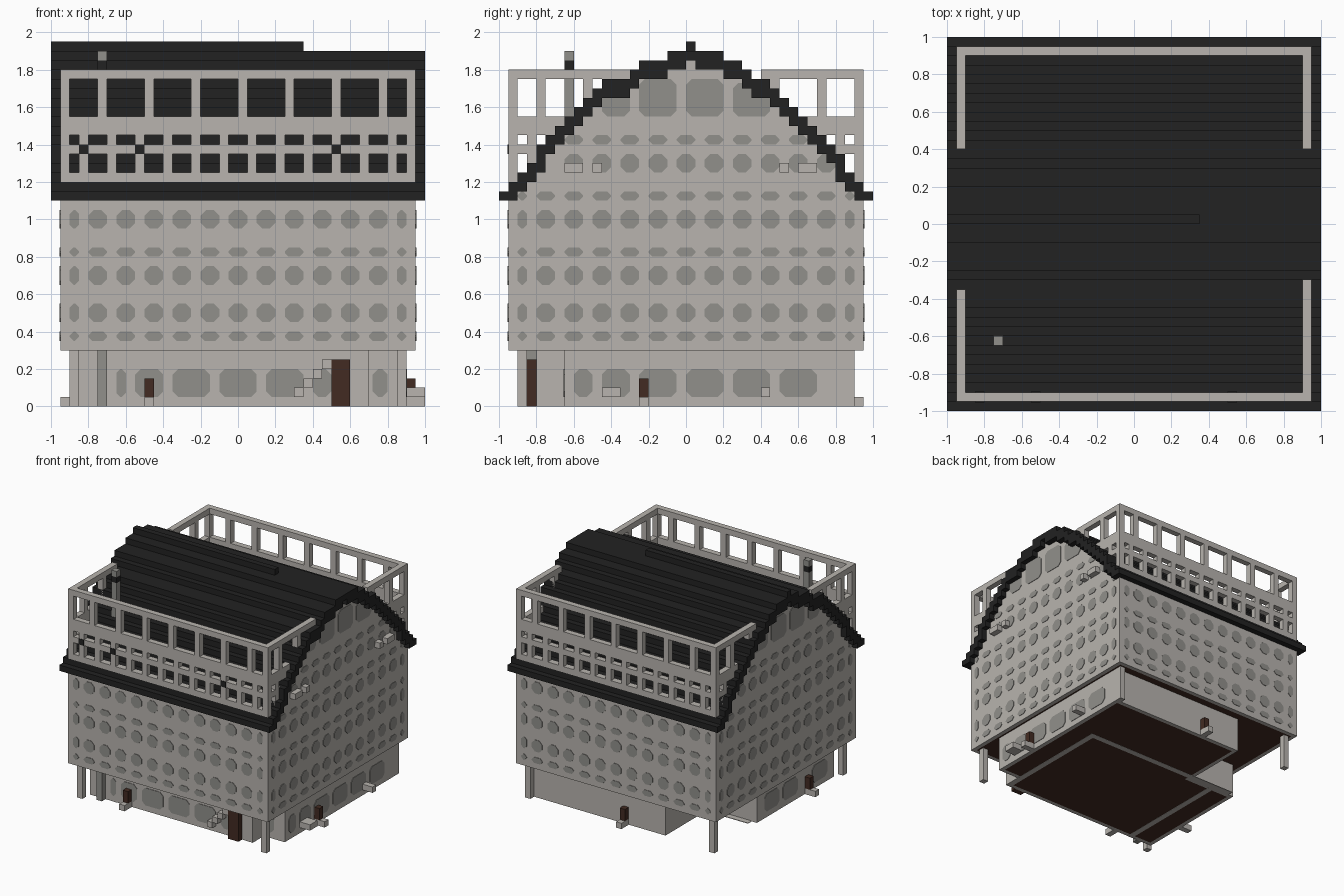
import bpy, bmesh

cube = bpy.data.objects.get("Cube")
if cube:
    bpy.data.objects.remove(cube, do_unlink=True)

U = 0.05  # one block


def material(name, rgb):
    m = bpy.data.materials.new(name)
    m.use_nodes = True
    m.diffuse_color = (*rgb, 1)
    m.node_tree.nodes["Principled BSDF"].inputs["Base Color"].default_value = (*rgb, 1)
    return m


STONE = material("pale stone", (0.48, 0.455, 0.425))
GLASS = material("grey glass", (0.285, 0.28, 0.26))
ROOF = material("dark roof", (0.016, 0.016, 0.016))
WOOD = material("brown wood", (0.055, 0.024, 0.016))


def prism(bm, pts, axis, a, b):
    """Extrude a 2D outline along an axis from a to b."""
    def place(u, v, t):
        return {"x": (t, u, v), "y": (u, t, v), "z": (u, v, t)}[axis]
    low = [bm.verts.new(place(u, v, a)) for u, v in pts]
    high = [bm.verts.new(place(u, v, b)) for u, v in pts]
    faces = [bm.faces.new(low), bm.faces.new(high)]
    n = len(pts)
    for i in range(n):
        j = (i + 1) % n
        faces.append(bm.faces.new((low[i], low[j], high[j], high[i])))
    bmesh.ops.recalc_face_normals(bm, faces=faces)


def box(bm, x, y, z):
    prism(bm, [(x[0], y[0]), (x[1], y[0]), (x[1], y[1]), (x[0], y[1])], "z", *z)


def finish(bm, name, *mats):
    me = bpy.data.meshes.new(name)
    bm.to_mesh(me)
    bm.free()
    ob = bpy.data.objects.new(name, me)
    for m in mats:
        me.materials.append(m)
    bpy.context.scene.collection.objects.link(ob)
    return ob


def boxes(name, mat, items):
    bm = bmesh.new()
    for it in items:
        box(bm, *it)
    return finish(bm, name, mat)


def wood_underside(bm):
    """Wooden floor inside a one-block stone rim."""
    bm.normal_update()
    floor = [f for f in bm.faces if f.normal.z < -0.9]
    bmesh.ops.inset_region(bm, faces=floor, thickness=U)
    for f in floor:
        f.material_index = 1


def windows(name, axis, pos, rects):
    """Thin panes with cut corners on a wall plane."""
    bm = bmesh.new()
    for (u0, u1), (v0, v1) in rects:
        c = min(0.03, 0.42 * min(u1 - u0, v1 - v0))
        pts = [(u0 + c, v0), (u1 - c, v0), (u1, v0 + c), (u1, v1 - c),
               (u1 - c, v1), (u0 + c, v1), (u0, v1 - c), (u0, v0 + c)]
        prism(bm, pts, axis, pos - 0.004, pos + 0.004)
    finish(bm, name, GLASS)


# Stepped roof heights, counted in blocks, front eave to back eave
front_steps = [23, 24, 25, 26, 28, 29, 30, 31, 32, 33, 34, 35, 35, 35, 36, 37, 37, 37, 38, 38]
back_steps = [39, 38, 38, 38, 37, 37, 36, 35, 35, 34, 33, 32, 31, 30, 29, 28, 27, 25, 24, 23]
tops = front_steps + back_steps
N = len(tops)
lows = [max(22, min(t - 2, tops[max(i - 1, 0)] - 1, tops[min(i + 1, N - 1)] - 1))
        for i, t in enumerate(tops)]


def steps(heights, first=0):
    pts = []
    for i, h in enumerate(heights):
        y = -1 + (i + first) * U
        for p in ((y, h * U), (y + U, h * U)):
            if len(pts) > 1 and pts[-1][1] == pts[-2][1] == p[1]:
                pts.pop()
            if not pts or pts[-1] != p:
                pts.append(p)
    return pts


# Roof: taller section and slightly lower section
for name, x0, x1, limit in (("roof_tall", -1, 0.35, 39), ("roof_low", 0.35, 1, 38)):
    bm = bmesh.new()
    prism(bm, steps([min(t, limit) for t in tops]) + steps(lows)[::-1], "x", x0, x1)
    finish(bm, name, ROOF)

# Main body with stepped gables
bm = bmesh.new()
prism(bm, [(-0.95, 0.3)] + steps(lows[1:-1], 1) + [(0.95, 0.3)], "x", -0.95, 0.95)
wood_underside(bm)
finish(bm, "body", STONE, WOOD)

# Recessed ground floor
bm = bmesh.new()
prism(bm, [(0.9, 0.85), (-0.4, 0.85), (-0.4, 0.25), (-0.85, 0.25), (-0.85, -0.8),
           (0.7, -0.8), (0.7, -0.65), (0.9, -0.65)], "z", 0, 0.32)
wood_underside(bm)
finish(bm, "ground_floor", STONE, WOOD)
boxes("room_dividers", STONE, [
    ((-0.8, 0.7), (0.25, 0.3), (-0.001, 0.004)),
    ((0.65, 0.7), (-0.8, 0.25), (-0.001, 0.004)),
    ((-0.65, -0.6), (-0.8, 0.25), (-0.001, 0.004))])

# Corner posts
boxes("corner_posts", STONE, [
    (sorted((sx * 0.85, sx * 0.9)), sorted((sy * 0.85, sy * 0.9)), (0, 0.31))
    for sx in (-1, 1) for sy in (-1, 1)])

# Window grids
cols = [(-0.9, -0.85)] + [(-0.8 + 0.15 * k, -0.7 + 0.15 * k) for k in range(11)] + [(0.85, 0.9)]
rows = [(0.35, 0.4), (0.45, 0.55), (0.65, 0.75), (0.8, 0.85), (0.95, 1.05)]
high_rows = [(1.1, 1.15), (1.25, 1.35), (1.4, 1.45)]


def under_roof(c, r):
    i = int(((c[0] + c[1]) / 2 + 1) / U + 0.01)
    return (r[0] + r[1]) / 2 < min(lows[i], lows[i - 1]) * U + 0.03


for side, s in (("front", -1), ("back", 1)):
    windows(side + "_windows", "y", s * 0.95, [(c, r) for c in cols for r in rows])
gable = [(c, r) for c in cols for r in rows + high_rows if under_roof(c, r)]
gable += [(c, (1.55, 1.75)) for c in ((-0.25, -0.05), (0, 0.2))]
gable += [((-0.45, -0.3), (1.55, 1.73)), ((0.25, 0.45), (1.55, 1.73))]
for side, s in (("right", 1), ("left", -1)):
    windows(side + "_gable_windows", "x", s * 0.95, gable)

# Ground floor windows
shop = (0.05, 0.2)
windows("front_shop_windows", "y", -0.8, [(c, shop) for c in (
    (-0.65, -0.6), (-0.55, -0.4), (-0.35, -0.15), (-0.1, 0.1), (0.15, 0.35), (0.4, 0.5))])
windows("corner_shop_window", "y", -0.65, [((0.72, 0.8), shop)])
windows("right_shop_windows", "x", 0.9, [(c, shop) for c in (
    (-0.6, -0.5), (-0.45, -0.3), (-0.25, -0.05), (0, 0.2), (0.25, 0.45), (0.5, 0.7))])
windows("left_shop_windows", "x", -0.85, [(c, shop) for c in (
    (-0.7, -0.5), (-0.3, -0.1), (-0.05, 0.15))])

# Open window frames rising above the eaves
rails = [(1.2, 1.25), (1.35, 1.4), (1.45, 1.55), (1.75, 1.8)]
for side, y in (("front", (-0.95, -0.9)), ("back", (0.9, 0.95))):
    parts = [((-0.95, 0.95), y, z) for z in rails]
    parts += [((x, x + U), y, (1.2, 1.8)) for x in (-0.95, 0.9)]
    parts += [((-0.75 + 0.25 * k, -0.7 + 0.25 * k), y, (1.5, 1.8)) for k in range(7)]
    parts += [((-0.85 + 0.15 * k, -0.8 + 0.15 * k), y, (1.2, 1.5)) for k in range(12)]
    boxes(side + "_frame", STONE, parts)

for side, x, front_end in (("right", (0.9, 0.95), -0.3), ("left", (-0.95, -0.9), -0.35)):
    parts = []
    for s, ends, posts in ((-1, (0.85, 0.75, 0.65, -front_end), (-0.8, -0.55)),
                           (1, (0.85, 0.75, 0.65, 0.4), (0.7, 0.45))):
        for z, e in zip(rails, ends):
            parts.append((x, sorted((s * 0.95, s * e)), z))
        parts += [(x, (p, p + U), (1.5, 1.8)) for p in posts]
        parts += [(x, sorted((s * p, s * (p + U))), (1.2, 1.5)) for p in (0.65, 0.8)]
    boxes(side + "_frame_return", STONE, parts)

# Dark blocks on the front frame
boxes("frame_lamps", ROOF, [
    ((x, x + U), (-0.954, -0.896), (z, 1.4))
    for x, z in ((-0.85, 1.35), (-0.55, 1.35), (0.5, 1.35))])

# Chimney
cx, cy = (-0.75, -0.7), (-0.65, -0.6)
boxes("chimney_stack", GLASS, [(cx, cy, (1.4, 1.8)), (cx, cy, (1.85, 1.9))])
boxes("chimney_band", ROOF, [(cx, cy, (1.8, 1.85))])
boxes("front_pillar", GLASS, [(cx, (-0.85, -0.8), (0, 0.3))])

# Doors with their steps
boxes("doors", WOOD, [
    ((0.5, 0.6), (-0.85, -0.8), (0, 0.25)),
    ((-0.5, -0.45), (-0.85, -0.8), (U, 0.15)),
    ((0.9, 0.95), (-0.25, -0.2), (U, 0.15)),
    ((-0.05, 0), (0.85, 0.9), (U, 0.15)),
    ((-0.9, -0.85), (-0.45, -0.4), (U, 0.15))])
boxes("door_steps", STONE, [
    ((-0.5, -0.45), (-0.9, -0.8), (0, U)),
    ((0.9, 1), (-0.25, -0.2), (0, U)),
    ((-0.05, 0), (0.85, 0.95), (0, U)),
    ((-0.95, -0.85), (-0.45, -0.4), (0, U))])

# Stair blocks climbing the front wall
boxes("front_stair", STONE, [
    ((0.3 + k * U, 0.35 + k * U), (-0.85, -0.8), (U + k * U, 0.1 + k * U)) for k in range(4)])

# Small ledges on the right wall
boxes("wall_ledges", STONE, [
    ((0.95, 1), y, (1.25, 1.3)) for y in ((-0.65, -0.55), (-0.5, -0.45), (0.5, 0.55), (0.6, 0.7))]
    + [((0.9, 1), y, (U, 0.1)) for y in ((-0.45, -0.35), (0.4, 0.45))])
